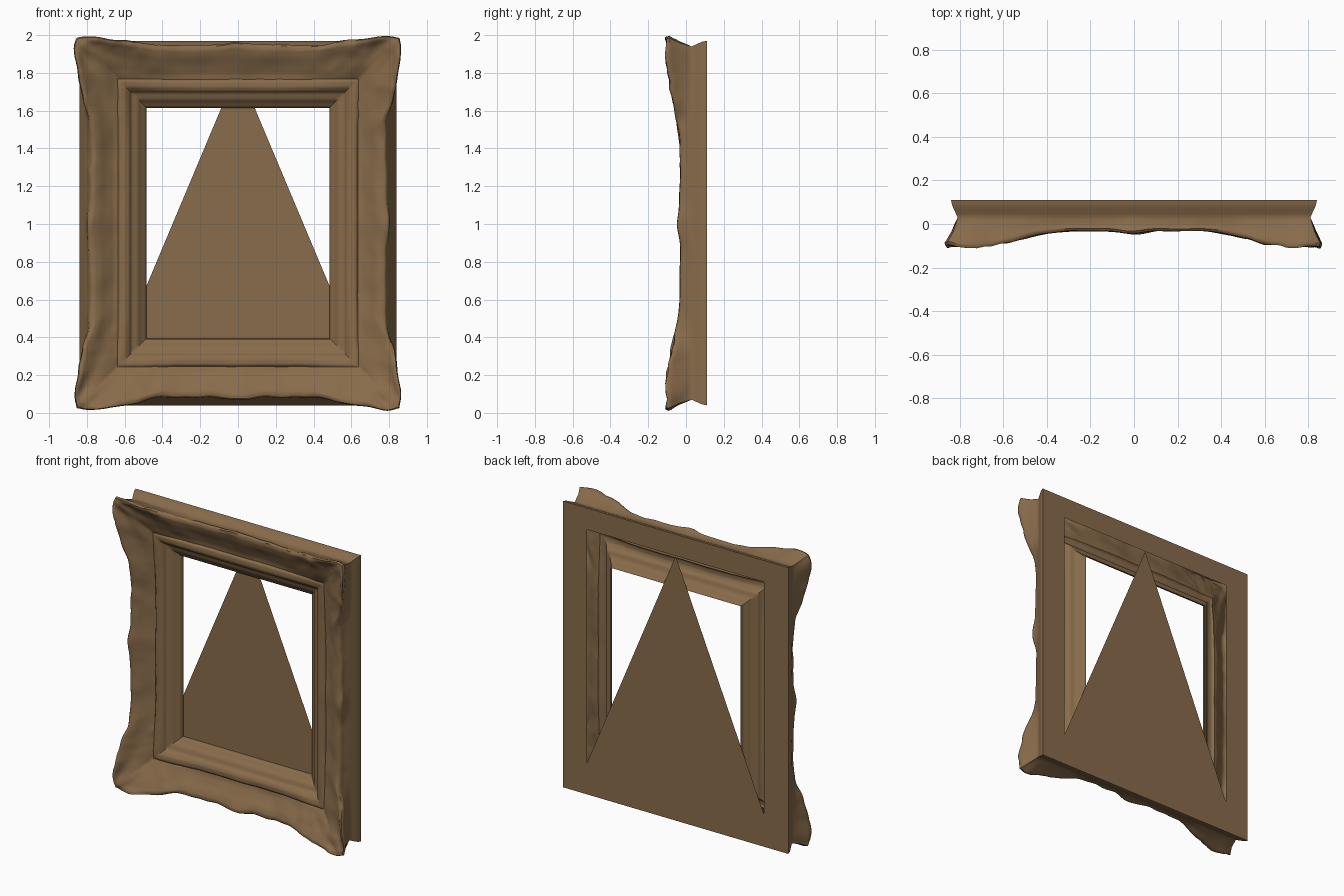
import bpy, bmesh, math
from mathutils import Vector, noise

if "Cube" in bpy.data.objects:
    bpy.data.objects.remove(bpy.data.objects["Cube"], do_unlink=True)

wood = bpy.data.materials.new("aged_brown_wood")
wood.use_nodes = True
brown = (0.25, 0.15, 0.07, 1)
wood.diffuse_color = brown
wood.node_tree.nodes["Principled BSDF"].inputs["Base Color"].default_value = brown
wood.node_tree.nodes["Principled BSDF"].inputs["Roughness"].default_value = 0.8

HALF_X, HALF_Z, MID_Z, BACK = 0.84, 0.965, 1.005, 0.11
STEPS, FINE = 90, 3

# Moulding profile: inset from the outer edge, depth, carving weight
PROFILE = [
    (0.18, 0.11, 0), (0.0, 0.11, 0), (0.005, 0.085, 0), (0.03, 0.03, 0.0),
    (0.04, 0.0, 0.5), (0.042, -0.02, 0.95), (0.05, -0.03, 1), (0.07, -0.032, 1),
    (0.10, -0.02, 0.9), (0.14, 0.005, 0.75), (0.18, 0.025, 0.5), (0.205, 0.03, 0.3),
    (0.215, 0.018, 0.2), (0.245, 0.016, 0.1), (0.265, 0.025, 0), (0.275, 0.042, 0),
    (0.31, 0.055, 0), (0.33, 0.075, 0), (0.35, 0.09, 0), (0.355, 0.11, 0),
]


def smooth(edge0, edge1, v):
    t = max(0, min(1, (v - edge0) / (edge1 - edge0)))
    return t * t * (3 - 2 * t)


def finish(name, bm, angle):
    mesh = bpy.data.meshes.new(name)
    bm.to_mesh(mesh)
    bm.free()
    obj = bpy.data.objects.new(name, mesh)
    bpy.context.collection.objects.link(obj)
    mesh.materials.append(wood)
    bpy.ops.object.select_all(action="DESELECT")
    obj.select_set(True)
    bpy.context.view_layer.objects.active = obj
    bpy.ops.object.shade_smooth_by_angle(angle=math.radians(angle))
    return obj


def refined(profile):
    rings = []
    for a, b in zip(profile, profile[1:]):
        for k in range(FINE):
            rings.append(tuple(p + (q - p) * k / FINE for p, q in zip(a, b)))
    return rings + [profile[-1]]


# Four sides in order: bottom, left, top, right; last value insets the wavy edge
SIDES = [((1, 0), (0, -1), 0.0), ((0, 1), (1, 0), 0.012),
         ((-1, 0), (0, 1), -0.02), ((0, -1), (-1, 0), 0.012)]


def carved_point(side, s, inset, depth, weight):
    along, out, extra = side
    length = HALF_X if along[0] else HALF_Z
    reach = HALF_Z if along[0] else HALF_X
    d = (1 - abs(s)) * length
    lobe = 1 - smooth(0.2, 0.4, d)
    centre = math.exp(-(s * length / 0.09) ** 2)
    # Scalloped outline: wide corner lobes and a small central crest
    edge = weight * (1 - smooth(0.07, 0.24, inset))
    push = lobe * (0.06 + 0.012 * math.sin(d * 22)) + 0.014 * centre
    w = inset + edge * (extra * (1 - lobe) - push)
    x = along[0] * s * (length - w) + out[0] * (reach - w)
    z = along[1] * s * (length - w) + out[1] * (reach - w)
    # Corners swell forward, with fanned leaf veins and carved unevenness
    rise = 0.07 * (1 - smooth(0.05, 0.55, d)) + 0.014 * centre
    a, b = HALF_X + 0.03 - abs(x), HALF_Z + 0.03 - abs(z)
    fan = math.cos(9 * (math.atan2(a, b) - math.pi / 4)) * smooth(0.02, 0.15, math.hypot(a, b))
    rise += 0.009 * fan * lobe
    p = Vector((x * 9, z * 9, 1.7))
    rise += (0.006 + 0.012 * lobe) * noise.noise(p) + 0.008 * lobe * noise.noise(p * 2.3)
    wobble = 0.008 * weight * noise.noise(p * 1.2 + Vector((4, 2, 0)))
    return Vector((x + out[0] * wobble * (abs(s) < 1),
                   depth - weight * rise,
                   z + out[1] * wobble * (abs(s) < 1) + MID_Z))


# Carved frame: the profile swept round the rectangle as an open shell
bm = bmesh.new()
rings = []
for index, (inset, depth, weight) in enumerate(refined(PROFILE)):
    ring = []
    # The rebate at the rear sits a little high
    shift = 0.035 * max(0, 1 - index / FINE)
    for side in SIDES:
        for i in range(STEPS):
            p = carved_point(side, -1 + 2 * i / STEPS, inset, depth, weight)
            p.z += shift
            ring.append(bm.verts.new(p))
    rings.append(ring)
count = 4 * STEPS
for r0, r1 in zip(rings, rings[1:]):
    for i in range(count):
        j = (i + 1) % count
        bm.faces.new((r0[i], r0[j], r1[j], r1[i]))
bmesh.ops.reverse_faces(bm, faces=bm.faces) if bm.faces[:][0].normal.y < 0 else None
bm.normal_update()
if bm.faces[:][0].normal.y < 0:
    bmesh.ops.reverse_faces(bm, faces=bm.faces)
finish("carved_frame", bm, 50)

# Triangular backing sheet across the rear opening
bm = bmesh.new()
corners = [(-0.66, BACK, 0.255), (0, BACK, 1.825), (0.66, BACK, 0.255)]
bm.faces.new([bm.verts.new(c) for c in corners])
bm.normal_update()
if bm.faces[:][0].normal.y < 0:
    bmesh.ops.reverse_faces(bm, faces=bm.faces)
finish("backing_triangle", bm, 30)
